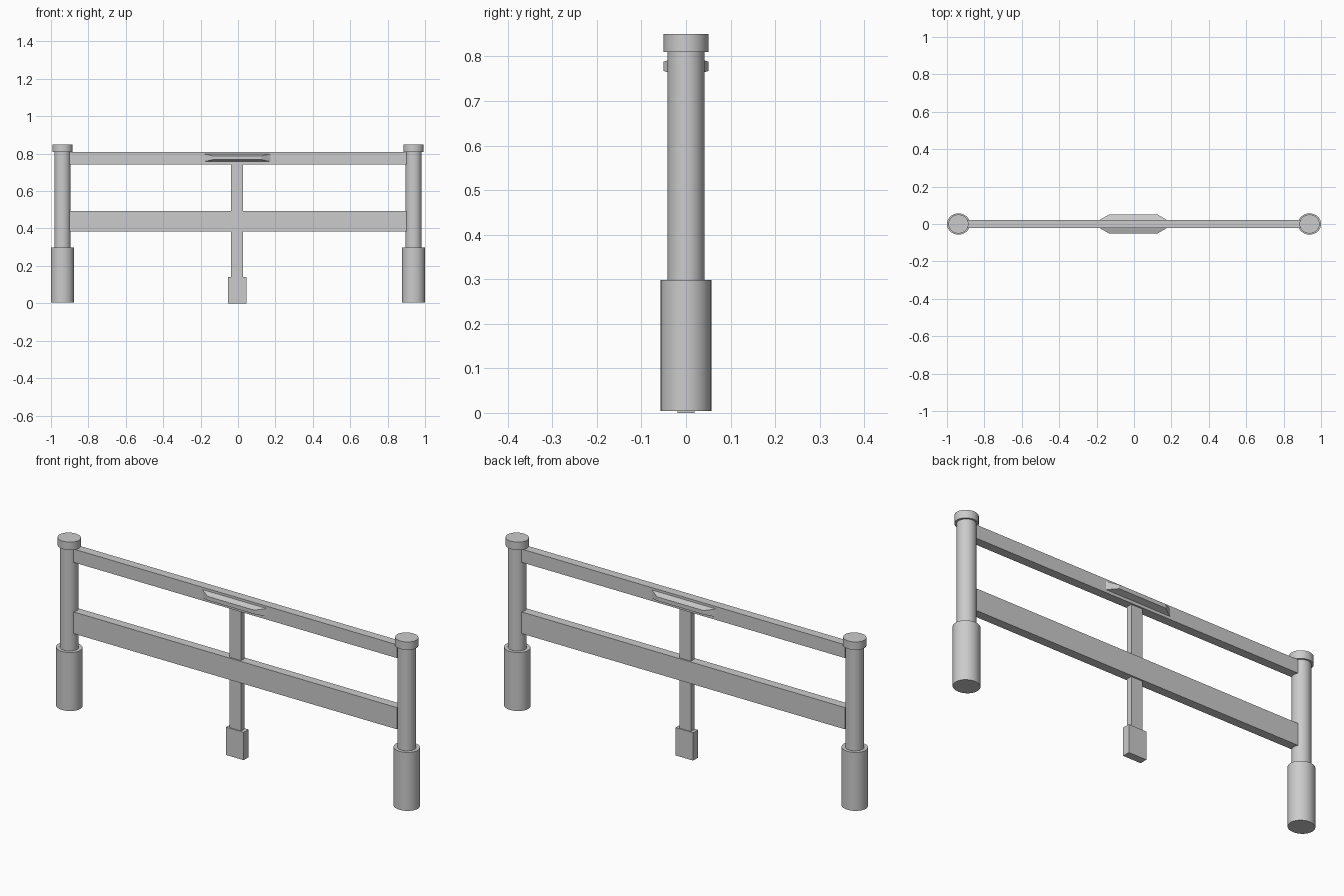
import bpy, bmesh
from mathutils import Vector

if "Cube" in bpy.data.objects:
    bpy.data.objects.remove(bpy.data.objects["Cube"])


def finish(name, bm, smooth=False):
    bmesh.ops.recalc_face_normals(bm, faces=bm.faces)
    mesh = bpy.data.meshes.new(name)
    bm.to_mesh(mesh)
    bm.free()
    ob = bpy.data.objects.new(name, mesh)
    bpy.context.collection.objects.link(ob)
    if smooth:
        bpy.ops.object.select_all(action='DESELECT')
        ob.select_set(True)
        bpy.context.view_layer.objects.active = ob
        bpy.ops.object.shade_smooth_by_angle()
    return ob


def box(name, x0, x1, hy, z0, z1):
    bm = bmesh.new()
    bmesh.ops.create_cube(bm, size=1)
    bmesh.ops.scale(bm, verts=bm.verts, vec=(x1 - x0, 2 * hy, z1 - z0))
    bmesh.ops.translate(bm, verts=bm.verts, vec=((x0 + x1) / 2, 0, (z0 + z1) / 2))
    return finish(name, bm)


def cylinder(name, x, rx, ry, z0, z1):
    bm = bmesh.new()
    bmesh.ops.create_cone(bm, cap_ends=True, segments=40, radius1=1, radius2=1, depth=z1 - z0)
    bmesh.ops.scale(bm, verts=bm.verts, vec=(rx, ry, 1))
    bmesh.ops.translate(bm, verts=bm.verts, vec=(x, 0, (z0 + z1) / 2))
    return finish(name, bm, True)


# end posts: wide sleeve, slim post and cap
for side, label in ((-1, "left"), (1, "right")):
    x = side * 0.9385
    cylinder(label + "_sleeve", x, 0.0615, 0.057, 0.004, 0.298)
    cylinder(label + "_post", x, 0.0435, 0.0415, 0.29, 0.815)
    cylinder(label + "_cap", x, 0.054, 0.0505, 0.81, 0.85)

# horizontal rails
box("top_rail", -0.9, 0.9, 0.022, 0.743, 0.81)
box("lower_rail", -0.9, 0.9, 0.022, 0.385, 0.494)

# centre support and its foot
box("centre_support", -0.037, 0.027, 0.014, 0.13, 0.75)
box("centre_foot", -0.053, 0.045, 0.019, 0.0, 0.14)

# tapered grips on the front and back of the top rail
for side, label in ((-1, "front"), (1, "back")):
    bm = bmesh.new()
    bmesh.ops.create_cube(bm, size=2)
    for v in bm.verts:
        outer = v.co.y > 0
        hx, y, hz = (0.13, 0.051, 0.01) if outer else (0.182, 0.02, 0.021)
        v.co = Vector((v.co.x * hx - 0.004, side * y, 0.778 + v.co.z * hz))
    finish(label + "_grip", bm)
